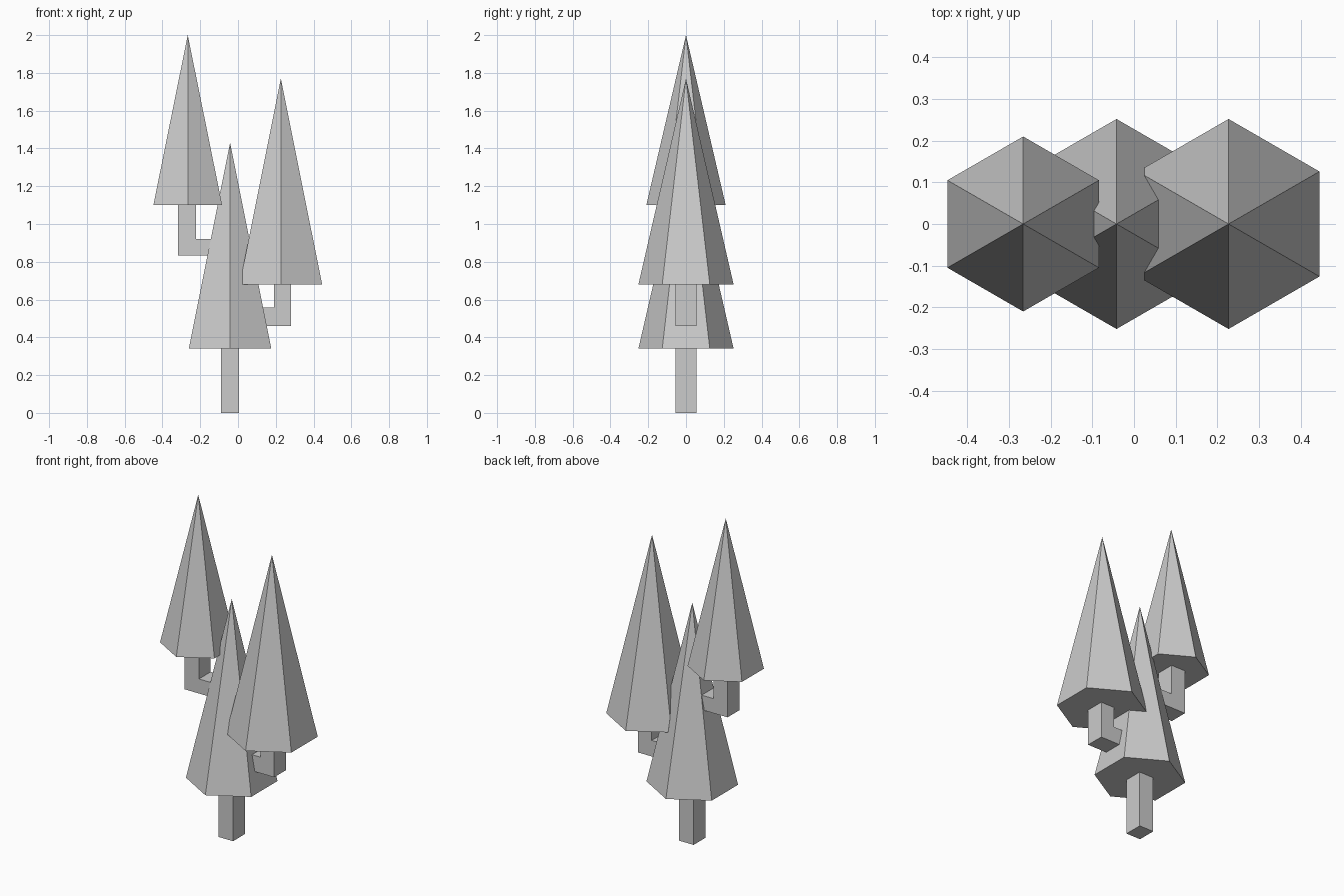
import bpy, bmesh, math
from mathutils import Matrix, Vector

if "Cube" in bpy.data.objects:
    bpy.data.objects.remove(bpy.data.objects["Cube"])

HALF_DEPTH = 0.056  # half thickness of trunk and branches in y


def finish(name, bm):
    bmesh.ops.recalc_face_normals(bm, faces=bm.faces[:])
    mesh = bpy.data.meshes.new(name)
    bm.to_mesh(mesh)
    bm.free()
    obj = bpy.data.objects.new(name, mesh)
    bpy.context.collection.objects.link(obj)
    return obj


def foliage(name, x, z0, z1, radius, clip_x=None):
    """Six-sided cone with corners on the y axis, optionally trimmed flat on its left."""
    bm = bmesh.new()
    place = Matrix.Translation((x, 0, (z0 + z1) / 2)) @ Matrix.Rotation(math.pi / 2, 4, 'Z')
    # corner on +y whichever way the primitive starts
    bmesh.ops.create_cone(bm, cap_ends=True, segments=6, radius1=radius,
                          radius2=0, depth=z1 - z0, matrix=place)
    bmesh.ops.remove_doubles(bm, verts=bm.verts[:], dist=1e-4)
    if max(v.co.y for v in bm.verts) < radius * 0.95:
        bmesh.ops.rotate(bm, verts=bm.verts[:], cent=Vector((x, 0, 0)),
                         matrix=Matrix.Rotation(math.pi / 6, 3, 'Z'))
    if clip_x is not None:
        bmesh.ops.bisect_plane(bm, geom=bm.verts[:] + bm.edges[:] + bm.faces[:],
                               plane_co=(clip_x, 0, 0), plane_no=(-1, 0, 0),
                               clear_outer=True)
        bmesh.ops.holes_fill(bm, edges=[e for e in bm.edges if e.is_boundary])
    return finish(name, bm)


def slab(name, profile):
    """Front-view outline extruded through the trunk depth."""
    bm = bmesh.new()
    face = bm.faces.new([bm.verts.new((x, -HALF_DEPTH, z)) for x, z in profile])
    ext = bmesh.ops.extrude_face_region(bm, geom=[face])
    verts = [g for g in ext['geom'] if isinstance(g, bmesh.types.BMVert)]
    bmesh.ops.translate(bm, verts=verts, vec=(0, 2 * HALF_DEPTH, 0))
    return finish(name, bm)


# Trunk running up inside the middle cone
slab("trunk", [(-0.09, 0), (0.006, 0), (0.006, 0.92), (-0.09, 0.92)])

# L-shaped branches: out from the trunk, then up into the side cones
slab("right_branch", [(0.006, 0.46), (0.281, 0.46), (0.281, 0.69),
                      (0.19, 0.69), (0.19, 0.557), (0.006, 0.557)])
slab("left_branch", [(-0.09, 0.832), (-0.09, 0.92), (-0.222, 0.92),
                     (-0.222, 1.11), (-0.317, 1.11), (-0.317, 0.832)])

# Foliage cones
foliage("middle_foliage", -0.042, 0.34, 1.43, 0.252)
foliage("right_foliage", 0.227, 0.68, 1.77, 0.252, clip_x=0.025)
foliage("left_foliage", -0.266, 1.10, 2.0, 0.21)
